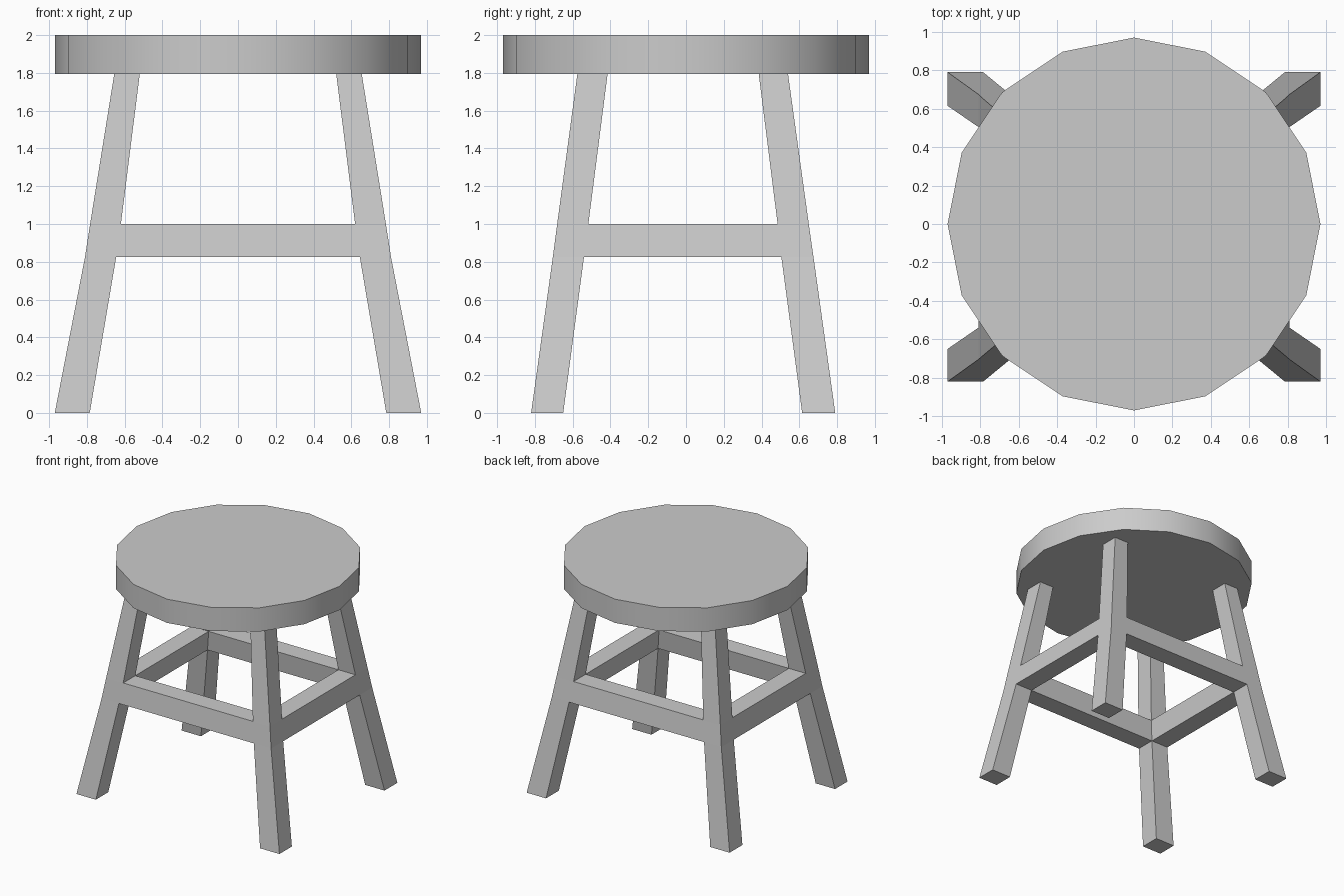
import bpy, bmesh, math

cube = bpy.data.objects.get("Cube")
if cube:
    bpy.data.objects.remove(cube, do_unlink=True)

grey = bpy.data.materials.new("plain grey")
grey.use_nodes = True
grey.diffuse_color = (0.6, 0.6, 0.6, 1)
grey.node_tree.nodes["Principled BSDF"].inputs["Base Color"].default_value = (0.6, 0.6, 0.6, 1)

SEAT_BOTTOM, SEAT_TOP, SEAT_RADIUS = 1.795, 2.0, 0.97

# Sixteen-sided seat with a smooth rim
bpy.ops.mesh.primitive_cylinder_add(
    vertices=16, radius=SEAT_RADIUS, depth=SEAT_TOP - SEAT_BOTTOM,
    location=(0, 0, (SEAT_TOP + SEAT_BOTTOM) / 2))
seat = bpy.context.object
seat.name = "seat"
seat.data.materials.append(grey)
bpy.ops.object.shade_smooth_by_angle(angle=math.radians(30))

# Leg sections: height, then (outer, inner) offsets in x, front y and back y
SECTIONS = [
    (0.0, (0.97, 0.785), (-0.82, -0.65), (0.79, 0.615)),
    (0.825, (0.81, 0.645), (-0.705, -0.54), (0.675, 0.505)),
    (1.0, (0.783, 0.62), (-0.682, -0.517), (0.65, 0.485)),
    (SEAT_BOTTOM, (0.655, 0.52), (-0.575, -0.415), (0.54, 0.385)),
]
OUT, IN = 0, 1
LOOP = [(OUT, OUT), (IN, OUT), (IN, IN), (OUT, IN)]

bm = bmesh.new()
verts = {}
for sx in (-1, 1):
    for sy in (-1, 1):
        for level, (z, xs, front, back) in enumerate(SECTIONS):
            ys = front if sy < 0 else back
            for a, b in LOOP:
                verts[sx, sy, level, a, b] = bm.verts.new((sx * xs[a], ys[b], z))


def face(*keys):
    bm.faces.new([verts[k] for k in keys])


# Four splayed legs, left open where the stretchers join
for sx in (-1, 1):
    for sy in (-1, 1):
        face(*[(sx, sy, 0, a, b) for a, b in LOOP])
        for low in range(3):
            for p, q in zip(LOOP, LOOP[1:] + LOOP[:1]):
                joint = low == 1 and (p[0] == q[0] == IN or p[1] == q[1] == IN)
                if not joint:
                    face((sx, sy, low, *p), (sx, sy, low, *q),
                         (sx, sy, low + 1, *q), (sx, sy, low + 1, *p))

# Four stretchers flush with the legs
RING = [(1, OUT), (2, OUT), (2, IN), (1, IN)]
for side in (-1, 1):
    for (l1, d1), (l2, d2) in zip(RING, RING[1:] + RING[:1]):
        face((-1, side, l1, IN, d1), (1, side, l1, IN, d1),
             (1, side, l2, IN, d2), (-1, side, l2, IN, d2))
        face((side, -1, l1, d1, IN), (side, 1, l1, d1, IN),
             (side, 1, l2, d2, IN), (side, -1, l2, d2, IN))

bmesh.ops.recalc_face_normals(bm, faces=bm.faces[:])
mesh = bpy.data.meshes.new("legs_and_stretchers")
bm.to_mesh(mesh)
bm.free()
mesh.materials.append(grey)
frame = bpy.data.objects.new("legs_and_stretchers", mesh)
bpy.context.collection.objects.link(frame)
